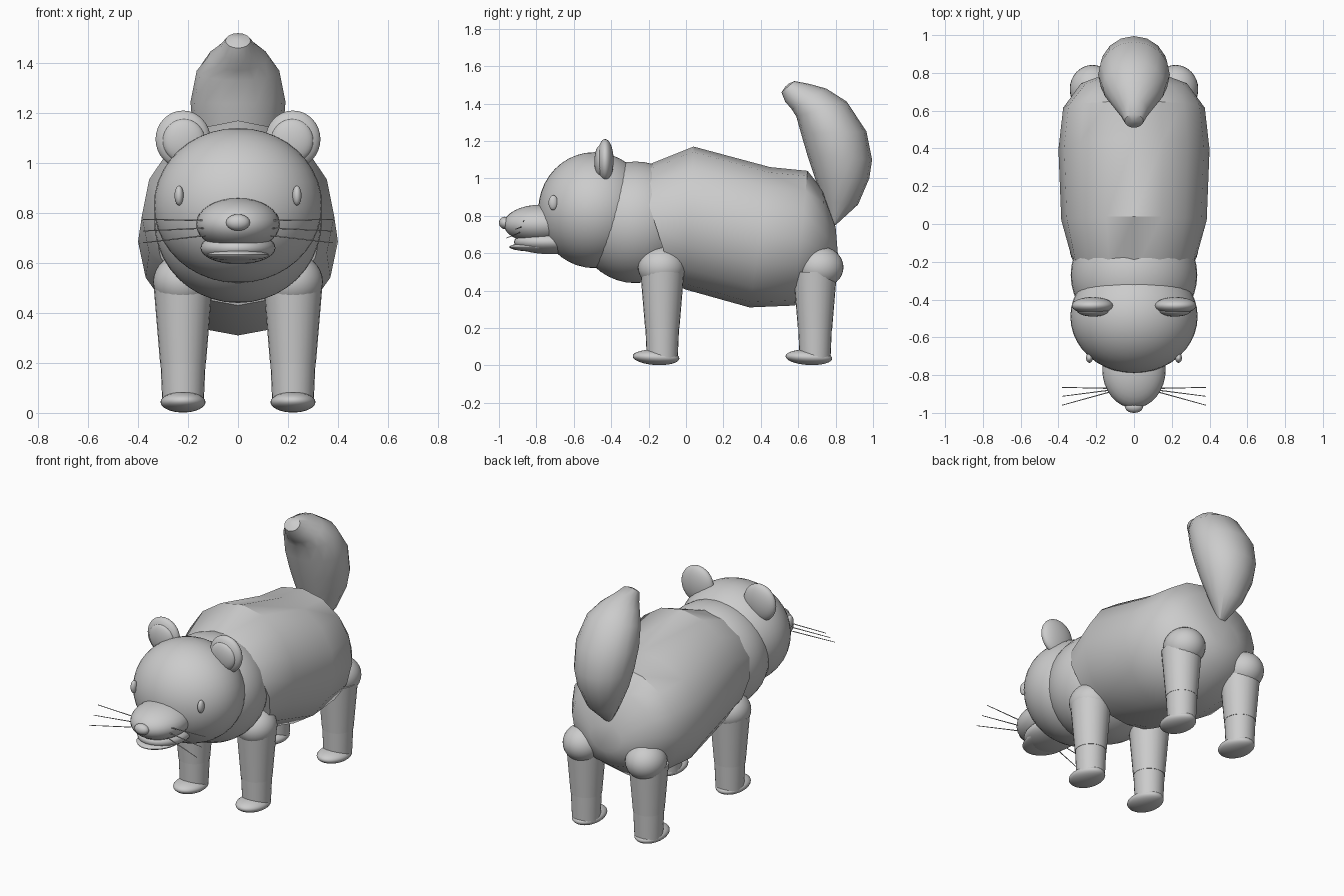
import bpy, bmesh, math
from mathutils import Matrix, Vector

cube = bpy.data.objects.get("Cube")
if cube:
    bpy.data.objects.remove(cube, do_unlink=True)

grey = bpy.data.materials.new("plain grey")
grey.use_nodes = True
colour = (0.6, 0.6, 0.6, 1)
grey.diffuse_color = colour
grey.node_tree.nodes["Principled BSDF"].inputs["Base Color"].default_value = colour
parts = []


def finish(name, bm):
    """Turn a bmesh into a named, coloured object."""
    bmesh.ops.recalc_face_normals(bm, faces=bm.faces)
    mesh = bpy.data.meshes.new(name)
    bm.to_mesh(mesh)
    bm.free()
    mesh.materials.append(grey)
    obj = bpy.data.objects.new(name, mesh)
    bpy.context.collection.objects.link(obj)
    parts.append(obj)
    return obj


def ball(name, centre, radii, tilt=0, segments=32):
    """Ellipsoid, optionally tilted about the x axis."""
    bm = bmesh.new()
    matrix = (Matrix.Translation(centre) @ Matrix.Rotation(tilt, 4, "X")
              @ Matrix.Diagonal((*radii, 1)))
    bmesh.ops.create_uvsphere(bm, u_segments=segments, v_segments=segments // 2,
                              radius=1, matrix=matrix)
    return finish(name, bm)


def rod(name, start, end, r1, r2, segments=24):
    """Tapered cylinder between two points."""
    start, end = Vector(start), Vector(end)
    axis = end - start
    matrix = (Matrix.Translation((start + end) / 2)
              @ axis.to_track_quat("Z", "Y").to_matrix().to_4x4())
    bm = bmesh.new()
    bmesh.ops.create_cone(bm, cap_ends=True, segments=segments, radius1=r1,
                          radius2=r2, depth=axis.length, matrix=matrix)
    return finish(name, bm)


def loft(name, rings, sides=16):
    """Skin of oval rings, each given as two opposite (y, z) points and a half width."""
    bm = bmesh.new()
    loops = []
    for y1, z1, y2, z2, half in rings:
        a, b = Vector((0, y1, z1)), Vector((0, y2, z2))
        loop = []
        for i in range(sides):
            t = math.tau * i / sides
            point = (a + b) / 2 + (a - b) / 2 * math.cos(t)
            loop.append(bm.verts.new(point + Vector((half * math.sin(t), 0, 0))))
        loops.append(loop)
    for low, high in zip(loops, loops[1:]):
        for i in range(sides):
            j = (i + 1) % sides
            bm.faces.new((low[i], low[j], high[j], high[i]))
    bm.faces.new(loops[0])
    bm.faces.new(loops[-1])
    return finish(name, bm)


# Faceted trunk, rings from chest to rump
loft("body", [
    (-.26, 1.05, -.06, .43, .335),
    (.04, 1.17, .0, .405, .385),
    (.45, 1.06, .34, .31, .40),
    (.65, 1.04, .58, .32, .375),
    (.73, .94, .76, .45, .28),
    (.80, .74, .815, .56, .11),
])

# Bushy tail curling forward at its tip
loft("tail", [
    (.77, .74, .80, .75, .02),
    (.73, .88, .92, .86, .10),
    (.69, 1.0, .98, 1.0, .155),
    (.65, 1.12, .995, 1.1, .18),
    (.615, 1.24, .965, 1.25, .19),
    (.59, 1.33, .86, 1.41, .165),
    (.565, 1.37, .75, 1.48, .12),
    (.53, 1.41, .66, 1.505, .075),
    (.51, 1.46, .58, 1.52, .05),
    (.53, 1.49, .55, 1.507, .015),
])

# Neck, head and muzzle
ball("neck", (0, -.27, .765), (.335, .32, .325), segments=40)
ball("head", (0, -.49, .83), (.337, .30, .31), segments=40)
ball("snout", (0, -.77, .755), (.168, .205, .105))
ball("nose", (0, -.968, .762), (.048, .032, .033), segments=20)
ball("jaw", (0, -.73, .66), (.15, .19, .065))
ball("lower_lip", (0, -.78, .633), (.125, .165, .026))

# Paired features
for side, s in (("left", 1), ("right", -1)):
    ball(f"{side}_ear", (s * .22, -.432, 1.095), (.11, .045, .115))
    ball(f"{side}_inner_ear", (s * .217, -.458, 1.09), (.085, .032, .087))
    ball(f"{side}_eye", (s * .236, -.71, .87), (.018, .025, .04), segments=20)
    for i in range(3):
        rod(f"{side}_whisker_{i + 1}",
            (s * .13, -.87 - i * .01, .77 - i * .03),
            (s * .38, -.865 - i * .047, .775 - i * .047), .003, .002, 8)
    for end, y, joint_y in (("front", -.127, -.13), ("rear", .69, .715)):
        name = f"{side}_{end}"
        x = s * .22
        ball(f"{name}_shoulder", (x, joint_y, .525), (.12, .127, .112))
        rod(f"{name}_upper_leg", (x, y, .2), (x, y, .5), .092, .117)
        rod(f"{name}_lower_leg", (x, y, .04), (x, y, .2), .083, .09)
        ball(f"{name}_foot", (x, y - .033, .043), (.09, .125, .041), math.radians(-3))

# Smooth shading, keeping hard edges
bpy.ops.object.select_all(action="DESELECT")
for obj in parts:
    obj.select_set(True)
bpy.context.view_layer.objects.active = parts[0]
bpy.ops.object.shade_smooth_by_angle(angle=math.radians(35))
